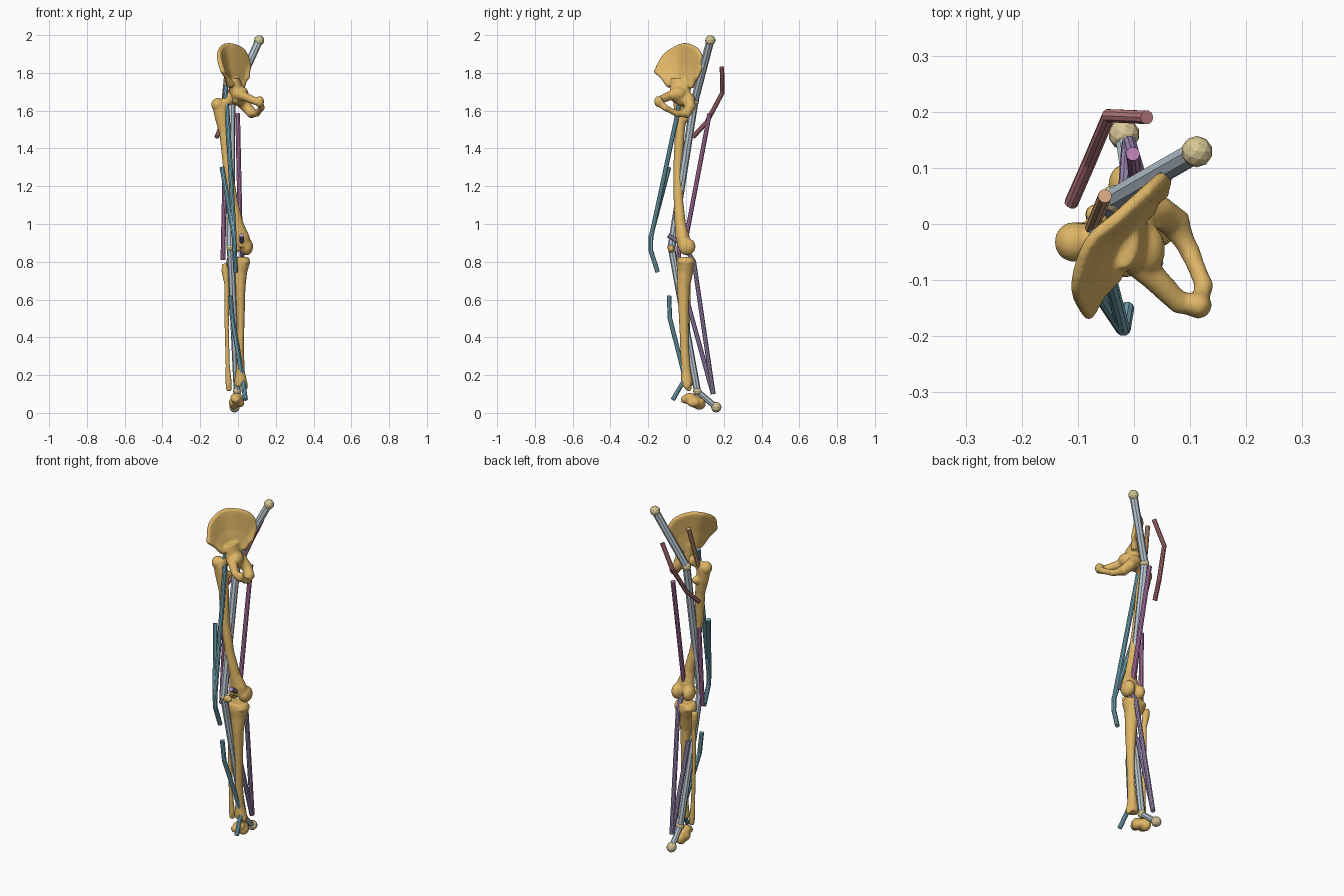
import bpy, bmesh, math
from mathutils import Vector, Matrix


def material(name, r, g, b):
    m = bpy.data.materials.new(name)
    m.diffuse_color = [((c / 255 + 0.055) / 1.055) ** 2.4 for c in (r, g, b)] + [1]
    return m


BONE = material("bone tan", 222, 181, 102)
JOINT = material("joint beige", 216, 200, 152)
STEEL = material("rod grey", 186, 200, 210)
TEAL = material("teal", 126, 180, 197)
RED = material("dusty red", 190, 124, 130)
MAGENTA = material("magenta", 190, 128, 180)
PURPLE = material("purple", 170, 150, 194)
ORANGE = material("orange tan", 214, 166, 128)


def loft(bm, pts, radii, n=14):
    """Capped tube through pts; each radius is a number or an (rx, ry) pair."""
    pts = [Vector(p) for p in pts]
    rings = []
    for i, p in enumerate(pts):
        t = Vector()
        if i > 0:
            t += (p - pts[i - 1]).normalized()
        if i < len(pts) - 1:
            t += (pts[i + 1] - p).normalized()
        t.normalize()
        u = Vector((0, 1, 0)).cross(t).normalized()
        v = t.cross(u)
        r = radii[i]
        rx, ry = r if isinstance(r, tuple) else (r, r)
        rings.append([bm.verts.new(p + u * rx * math.cos(a) + v * ry * math.sin(a))
                      for a in (2 * math.pi * k / n for k in range(n))])
    for a, b in zip(rings, rings[1:]):
        for k in range(n):
            bm.faces.new((a[k], a[(k + 1) % n], b[(k + 1) % n], b[k]))
    bm.faces.new(rings[0][::-1])
    bm.faces.new(rings[-1])


def blob(bm, c, r):
    """Ellipsoid with centre c and radii r."""
    r = r if isinstance(r, tuple) else (r, r, r)
    bmesh.ops.create_uvsphere(bm, u_segments=20, v_segments=12, radius=1,
                              matrix=Matrix.Translation(c) @ Matrix.Diagonal((*r, 1)))


def finish(bm, name, mat, organic=False):
    bmesh.ops.recalc_face_normals(bm, faces=bm.faces)
    me = bpy.data.meshes.new(name)
    bm.to_mesh(me)
    bm.free()
    me.materials.append(mat)
    ob = bpy.data.objects.new(name, me)
    bpy.context.collection.objects.link(ob)
    if organic:  # fuse overlapping pieces into one smooth bone
        rm = ob.modifiers.new("fuse", 'REMESH')
        rm.mode, rm.voxel_size, rm.use_smooth_shade = 'VOXEL', 0.006, True
        sm = ob.modifiers.new("soften", 'SMOOTH')
        sm.factor, sm.iterations = 0.5, 6
    return ob


def bone(name, tubes, blobs):
    bm = bmesh.new()
    for pts, radii in tubes:
        loft(bm, pts, radii)
    for c, r in blobs:
        blob(bm, c, r)
    return finish(bm, name, BONE, True)


def tube(name, mat, pts, r=0.0125, n=10):
    bm = bmesh.new()
    loft(bm, pts, [r] * len(pts), n)
    return finish(bm, name, mat)


def sample(pts, f):
    """Smooth curve through pts at f in 0..1."""
    p = [Vector(q) for q in pts]
    s = f * (len(p) - 1)
    i = min(int(s), len(p) - 2)
    t = s - i
    a, b, c, d = p[max(i - 1, 0)], p[i], p[i + 1], p[min(i + 2, len(p) - 1)]
    return 0.5 * (2 * b + (c - a) * t + (2 * a - 5 * b + 4 * c - d) * t * t
                  + (3 * b - a - 3 * c + d) * t ** 3)


# Hip bone: fan-shaped blade, socket and the pubic ring
crest = [(-.085, -.165, 1.815), (-.105, -.115, 1.90), (-.08, -.035, 1.95), (-.025, .015, 1.955),
         (.03, .065, 1.925), (.058, .088, 1.86), (.055, .06, 1.785)]
waist = [(-.035, -.085, 1.735), (-.04, -.055, 1.73), (-.035, -.03, 1.73),
         (-.02, -.01, 1.73), (.0, .01, 1.73), (.02, .025, 1.73)]
fan = []
for k in range(45):
    c, w = sample(crest, k / 44), sample(waist, k / 44)
    fan.append(([w, w.lerp(c, .5), c.lerp(w, .06), c], [.02, .011, .013, .009]))
hip_ring = [((-.01, -.05, 1.69), (.035, -.095, 1.675), (.08, -.14, 1.655), (.115, -.145, 1.645),
             (.125, -.11, 1.615), (.10, -.05, 1.585), (.075, .0, 1.585), (.045, .022, 1.62),
             (.0, .01, 1.67)),
            (.032, .024, .021, .024, .018, .019, .029, .03, .036)]
bone("hip_bone",
     fan + [hip_ring, ([(-.02, -.03, 1.77), (-.008, -.03, 1.71), (.004, -.022, 1.65)],
                       [(.028, .05), (.038, .056), (.04, .05)])],
     [((.0, -.02, 1.67), (.042, .05, .046)), ((.022, -.045, 1.69), (.034, .046, .036)),
      ((.115, -.145, 1.648), (.024, .024, .03))])

# Thigh bone
bone("thigh_bone",
     [([(-.095, -.03, 1.62), (-.085, -.03, 1.56), (-.07, -.033, 1.48), (-.055, -.043, 1.3),
        (-.025, -.04, 1.12), (.0, -.03, 1.0), (.012, -.018, .93), (.015, -.01, .88)],
       [(.04, .034), (.037, .032), (.029, .026), (.025, .025), (.025, .026), (.03, .03),
        (.05, .038), (.056, .036)]),
      ([(-.03, -.02, 1.665), (-.065, -.025, 1.645), (-.10, -.03, 1.61)], [.027, .026, .034])],
     [((-.03, -.02, 1.668), .037), ((-.108, -.032, 1.632), (.034, .036, .036)),
      ((-.065, .0, 1.56), .022),
      ((.046, .005, .88), (.034, .046, .046)), ((-.024, .005, .88), (.03, .044, .042))])

# Kneecap
bone("kneecap", [], [((-.02, -.078, .868), (.036, .018, .022))])

# Shin bones
bone("shin_bone",
     [([(.0, .0, .825), (.0, .0, .79), (.005, -.005, .74), (.01, -.014, .66), (.014, -.012, .5),
        (.014, -.008, .34), (.012, .0, .22), (.014, .004, .17), (.014, .005, .14)],
       [(.058, .046), (.064, .052), (.044, .042), (.03, .034), (.021, .026), (.018, .023),
        (.024, .026), (.034, .032), (.034, .03)])],
     [((.032, .0, .80), (.034, .046, .022)), ((-.03, .005, .80), (.034, .046, .022)),
      ((.042, .005, .145), (.011, .018, .025))])
bone("calf_bone",
     [([(-.068, .018, .79), (-.068, .016, .75), (-.06, .012, .68), (-.06, .012, .45),
        (-.054, .012, .25), (-.05, .014, .16), (-.048, .016, .115)],
       [.018, .02, .013, .012, .012, .017, .014])], [])

# Ankle and heel
bone("ankle_bone", [([(-.01, -.012, .075), (-.008, .03, .068), (-.015, .085, .05)],
                     [.022, .032, .027])],
     [((-.008, .02, .08), (.034, .036, .026)), ((-.012, -.008, .072), (.026, .02, .022)),
      ((-.02, .07, .05), (.026, .036, .034)), ((.012, .04, .055), (.022, .035, .026)),
      ((-.03, .045, .052), (.02, .035, .024))])

# Rod linkage with faceted joint balls
joints = [(.112, .129, 1.972), (-.035, .045, 1.65), (-.04, -.077, .875), (-.004, .06, .115),
          (-.018, .16, .03)]
for part, a, b, r in zip(("pelvis", "thigh", "shin", "foot"), joints, joints[1:],
                         (.021, .021, .019, .016)):
    tube(part + "_rod", STEEL, [a, b], r, 8)
for part, p, r in zip(("spine", "hip", "knee", "ankle", "toe"), joints,
                      (.028, .025, .022, .023, .028)):
    bm = bmesh.new()
    bmesh.ops.create_icosphere(bm, subdivisions=2, radius=r, matrix=Matrix.Translation(p))
    finish(bm, part + "_joint", JOINT)

# Muscle paths
tube("buttock_muscle", RED, [(.023, .19, 1.83), (-.045, .193, 1.695), (-.08, .11, 1.54),
                             (-.112, .037, 1.46)])
tube("hip_side_muscle", ORANGE, [(-.052, .05, 1.88), (-.08, -.02, 1.6)])
tube("long_hamstring", MAGENTA, [(-.002, .125, 1.585), (.012, .005, .95), (.02, -.01, .89)])
tube("short_hamstring", MAGENTA, [(-.07, -.022, 1.27), (-.08, -.04, .81)])
tube("outer_thigh_muscle", TEAL, [(-.085, -.09, 1.3), (-.02, -.187, .93), (-.018, -.187, .86),
                                  (-.012, -.15, .745)])
tube("front_thigh_muscle", TEAL, [(-.068, -.02, 1.735), (-.055, -.05, 1.56), (-.02, -.185, .93),
                                  (-.018, -.186, .86), (-.012, -.15, .747)])
tube("calf_muscle", PURPLE, [(.02, -.095, .94), (.02, -.01, .885), (.022, .042, .80),
                             (-.008, .145, .1)])
tube("deep_calf_muscle", PURPLE, [(-.02, .005, .6), (-.01, .143, .1)])
tube("shin_muscle", TEAL, [(-.04, -.09, .62), (-.03, -.085, .5), (.024, -.005, .18),
                           (.04, -.07, .07)])
